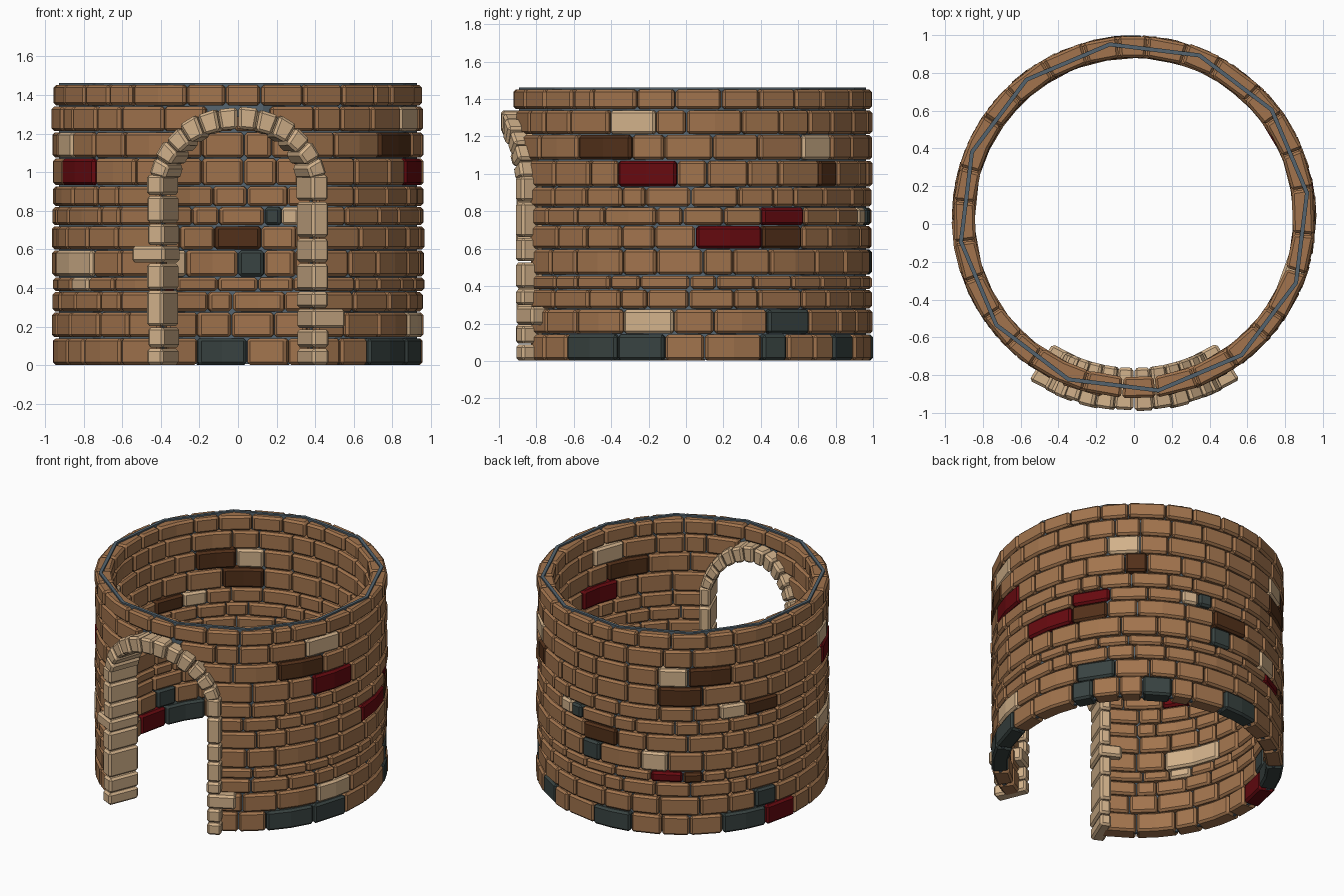
import bpy, bmesh, math, random

random.seed(7)
cube = bpy.data.objects.get("Cube")
if cube:
    bpy.data.objects.remove(cube, do_unlink=True)

CENTRE_Y = 0.035
BRICK, CREAM, BROWN, RED, SLATE, MORTAR = range(6)


def make_material(name, colour):
    mat = bpy.data.materials.new(name)
    mat.use_nodes = True
    mat.diffuse_color = (*colour, 1)
    mat.node_tree.nodes["Principled BSDF"].inputs["Base Color"].default_value = (*colour, 1)
    return mat


MATERIALS = [
    make_material("tan_brick", (0.36, 0.175, 0.075)),
    make_material("cream_stone", (0.64, 0.44, 0.255)),
    make_material("dark_brown_brick", (0.085, 0.03, 0.01)),
    make_material("red_brick", (0.135, 0.003, 0.005)),
    make_material("slate_brick", (0.04, 0.056, 0.053)),
    make_material("grey_mortar", (0.09, 0.127, 0.156)),
]


def place(angle, radius, z):
    """Point on the round wall; angle in degrees from the front towards +x."""
    a = math.radians(angle)
    return (radius * math.sin(a), CENTRE_Y - radius * math.cos(a), z)


def block(bm, columns, colour):
    """Solid swept through columns of (low point, high point, inner r, outer r)."""
    rings = []
    for (a0, z0), (a1, z1), r0, r1 in columns:
        rings.append([bm.verts.new(place(*p)) for p in
                      ((a0, r0, z0), (a0, r1, z0), (a1, r1, z1), (a1, r0, z1))])
    faces = [bm.faces.new(rings[0]), bm.faces.new(rings[-1])]
    for p, q in zip(rings, rings[1:]):
        for k in range(4):
            m = (k + 1) % 4
            faces.append(bm.faces.new((p[k], p[m], q[m], q[k])))
    for f in faces:
        f.material_index = colour
    bmesh.ops.recalc_face_normals(bm, faces=faces)


def straight_block(bm, start, end, z0, z1, r0, r1, colour):
    n = max(1, round((end - start) / 11))
    steps = [start + (end - start) * i / n for i in range(n + 1)]
    block(bm, [((a, z0), (a, z1), r0, r1) for a in steps], colour)


def finish(bm, name, bevel=0.0):
    mesh = bpy.data.meshes.new(name)
    bm.to_mesh(mesh)
    bm.free()
    obj = bpy.data.objects.new(name, mesh)
    bpy.context.collection.objects.link(obj)
    for mat in MATERIALS:
        mesh.materials.append(mat)
    if bevel:
        mod = obj.modifiers.new("chamfer", "BEVEL")
        mod.width = bevel
        mod.segments = 1
        mod.limit_method = "ANGLE"
        mod.angle_limit = math.radians(40)
    return obj


# Brick courses: heights, door half-angles and the specially coloured bricks
LEVELS = [0, 0.143, 0.277, 0.382, 0.458, 0.598, 0.723, 0.822, 0.93, 1.073, 1.21, 1.343, 1.455]
DOOR = [25] * 8 + [23.5, 19.3, 10, 0]
SPECIAL = {
    0: [(45, 65, SLATE), (65, 81, SLATE), (113, 122, SLATE), (142, 154, SLATE),
        (177, 194, SLATE), (231, 250, SLATE), (250, 265, RED)],
    1: [(67, 84, CREAM), (115, 131, SLATE), (245, 255, SLATE)],
    3: [(202, 215, RED), (215, 223, BROWN), (296, 306, CREAM)],
    4: [(171, 180, SLATE), (198, 209, CREAM), (282, 308, CREAM)],
    5: [(91, 113, RED), (113, 128, BROWN), (172, 188, BROWN)],
    6: [(113, 129, RED), (158, 165, CREAM), (165, 171, SLATE)],
    7: [(230, 241, CREAM), (242, 256, BROWN)],
    8: [(65, 85, RED), (135, 144, BROWN), (205, 223, BROWN), (288, 309, RED)],
    9: [(50, 70, BROWN), (128, 141, CREAM), (205, 217, CREAM), (217, 235, BROWN),
        (283, 296, CREAM)],
    10: [(62, 78, CREAM)],
}


def plain_run(start, end):
    """Split an empty stretch into plain bricks of uneven length."""
    n = max(1, round((end - start) / 13))
    step = (end - start) / n
    cuts = [start] + [start + step * (i + random.uniform(-0.28, 0.28)) for i in range(1, n)] + [end]
    return [(a, b, BRICK) for a, b in zip(cuts, cuts[1:])]


for row, (low, high) in enumerate(zip(LEVELS, LEVELS[1:])):
    bricks = []
    cursor = DOOR[row] if DOOR[row] else random.uniform(0, 8)
    last = 360 - DOOR[row] if DOOR[row] else cursor + 360
    for start, end, colour in SPECIAL.get(row, []):
        if start - cursor > 3:
            bricks += plain_run(cursor, start)
            cursor = start
        bricks.append((cursor, end, colour))
        cursor = end
    bricks += plain_run(cursor, last)
    bm = bmesh.new()
    for start, end, colour in bricks:
        jut = random.uniform(-0.005, 0.005)
        straight_block(bm, start + 0.2, end - 0.2, low + 0.003, high - 0.003,
                       0.85 + jut, 0.962 + jut, colour)
    finish(bm, f"brick_course_{row + 1}", 0.014)

# Mortar core: a thin twelve-sided wall with an arched gap for the door
SPRING = 0.9


def core_column(a, z0):
    r = 0.925 * math.cos(math.radians(15)) / math.cos(math.radians((a - 8) % 30 - 15))
    return ((a, z0), (a, 1.463), r - 0.011, r + 0.011)


bm = bmesh.new()
corners = [8 + 30 * k for k in range(1, 11)]
block(bm, [core_column(a, 0.008) for a in [25] + corners + [335]], MORTAR)
arch_steps = sorted([-22, 8] + [-25 + 2.5 * i for i in range(21)])
block(bm, [core_column(a, SPRING + 0.385 * math.sqrt(1 - (a / 25) ** 2))
           for a in arch_steps], MORTAR)
finish(bm, "mortar_core")

# Door jambs: stacked stones, one on each side reaching further into the wall
STONE_IN, STONE_OUT = 0.797, 1.025
JAMBS = {
    "left_jamb": (1, 2, [0, 0.09, 0.19, 0.295, 0.385, 0.53, 0.66, 0.85, 0.99]),
    "right_jamb": (-1, 4, [0, 0.09, 0.2, 0.39, 0.53, 0.62, 0.735, 0.88, 0.99]),
}
for name, (side, wide, seams) in JAMBS.items():
    bm = bmesh.new()
    for i, (low, high) in enumerate(zip(seams, seams[1:])):
        nudge = random.uniform(-0.25, 0.25)
        near, far = 22.2 + nudge, (33 if i == wide else 27.5) + nudge
        start, end = sorted((side * near, side * far))
        straight_block(bm, start, end, low + 0.003, high - 0.003, STONE_IN, STONE_OUT, CREAM)
    finish(bm, name, 0.014)


# Door arch: wedge stones bent around the wall
def arch_point(t, rx, rz):
    return (math.degrees(rx * math.cos(t)), SPRING + rz * math.sin(t))


bm = bmesh.new()
COUNT, FIRST = 12, math.radians(11)
step = (math.pi - 2 * FIRST) / COUNT
for i in range(COUNT):
    t0 = FIRST + i * step + 0.008
    t1 = t0 + step - 0.016
    jut = random.uniform(-0.006, 0.006)
    block(bm, [(arch_point(t, 0.39, 0.325), arch_point(t, 0.48, 0.44 + jut),
                STONE_IN, STONE_OUT + jut) for t in (t0, t1)], CREAM)
finish(bm, "door_arch", 0.014)
